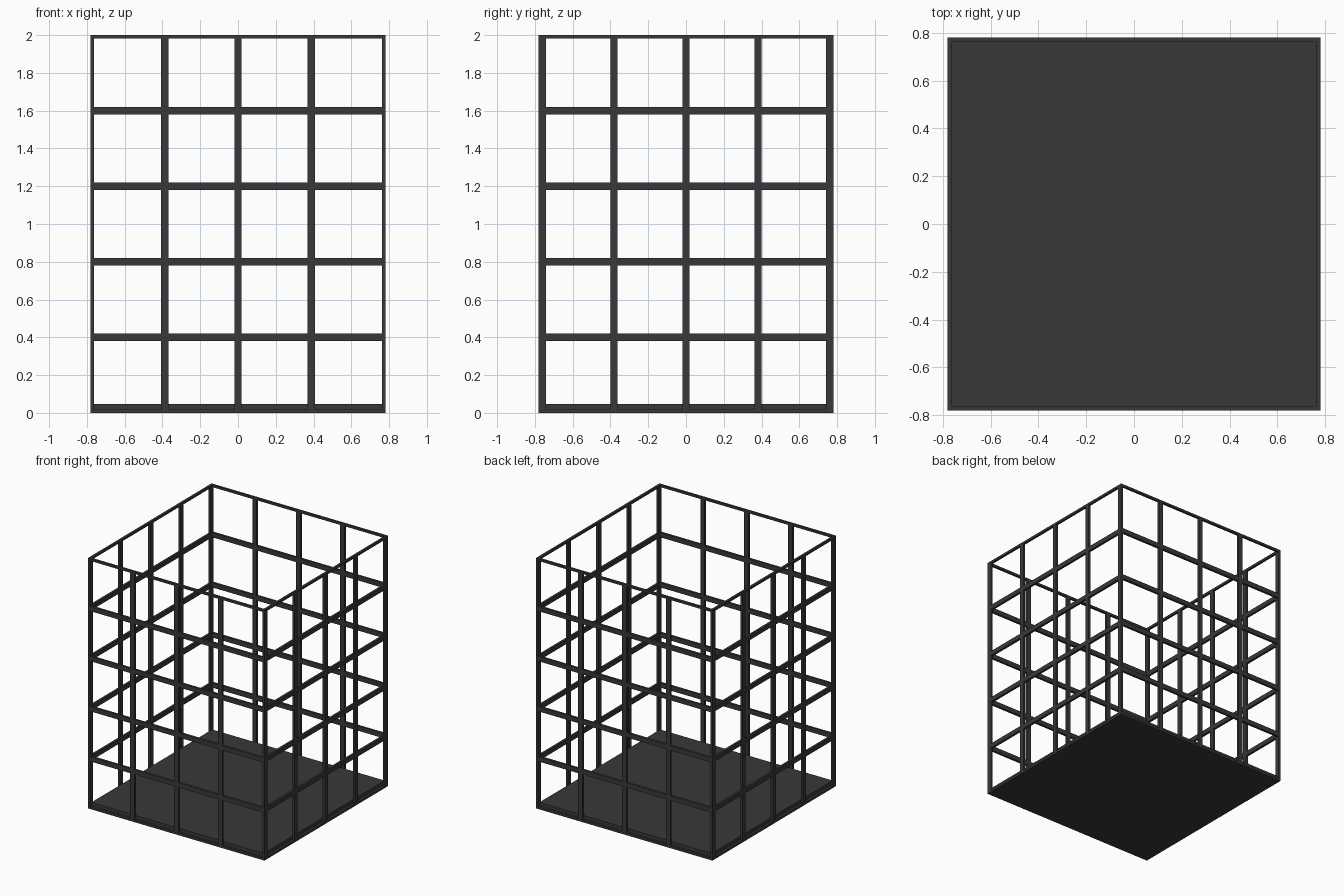
import bpy

if "Cube" in bpy.data.objects:
    bpy.data.objects.remove(bpy.data.objects["Cube"])

H = 0.78        # half width of the cage
W = 0.038       # bar width
T = 0.018       # bar depth, also height of the half-width top and bottom rails

mat = bpy.data.materials.new("dark_metal")
mat.diffuse_color = (0.04, 0.04, 0.04, 1)
mat.use_nodes = True
mat.node_tree.nodes["Principled BSDF"].inputs["Base Color"].default_value = mat.diffuse_color


def box(name, lo, hi):
    bpy.ops.mesh.primitive_cube_add(size=1, location=[(a + b) / 2 for a, b in zip(lo, hi)])
    o = bpy.context.object
    o.name = name
    o.scale = [b - a for a, b in zip(lo, hi)]
    bpy.ops.object.transform_apply(location=False, rotation=False, scale=True)
    o.data.materials.append(mat)
    return o


# rail heights: slim at floor and top, full width in between
rails = [(0, T)] + [(0.4 * i - W / 2, 0.4 * i + W / 2) for i in range(1, 5)] + [(2 - T, 2)]
# open spans between the rails, filled by the upright segments
gaps = [(a[1], b[0]) for a, b in zip(rails, rails[1:])]

# solid floor slab set inside the wall frames
box("floor", (-H + T, -H + T, 0), (H - T, H - T, 0.046))

for s, side in ((-1, "front"), (1, "back")):
    y0, y1 = sorted((s * H, s * (H - T)))
    # front and back rails
    for z0, z1 in rails:
        box(side + "_rail", (-H + T, y0, z0), (H - T, y1, z1))
    # front and back uprights
    for x in (-0.388, 0, 0.388):
        for z0, z1 in gaps:
            box(side + "_upright", (x - W / 2, y0, z0), (x + W / 2, y1, z1))

for s, side in ((-1, "left"), (1, "right")):
    x0, x1 = sorted((s * H, s * (H - T)))
    # side rails
    for z0, z1 in rails:
        box(side + "_rail", (x0, -H, z0), (x1, H, z1))
    # side uprights, including the corner posts
    for y in (-H + W / 2, -0.381, 0, 0.381, H - W / 2):
        for z0, z1 in gaps:
            box(side + "_upright", (x0, y - W / 2, z0), (x1, y + W / 2, z1))
